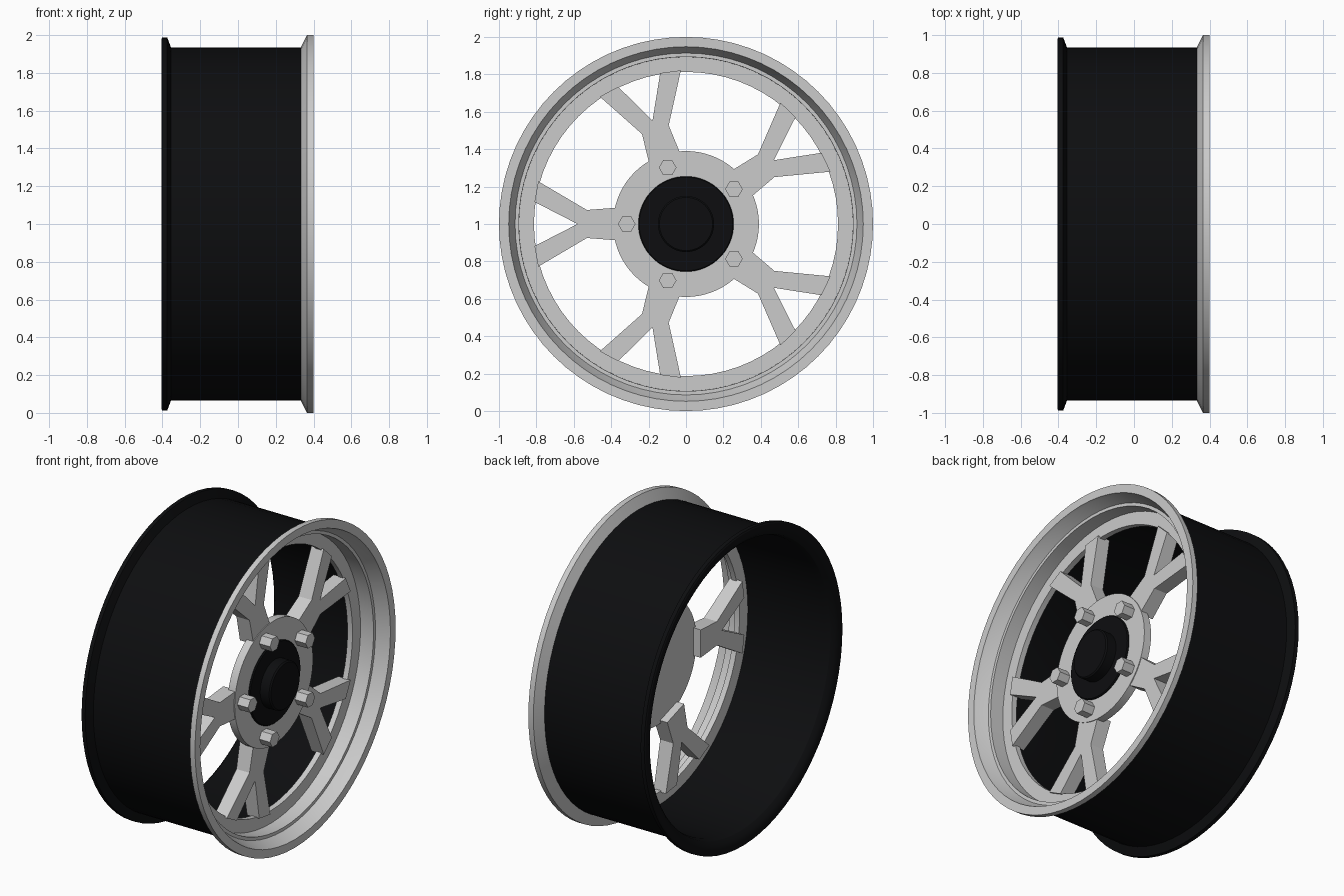
import bpy, bmesh
from math import sin, cos, pi, radians

if "Cube" in bpy.data.objects:
    bpy.data.objects.remove(bpy.data.objects["Cube"])

black = bpy.data.materials.new("black")
black.diffuse_color = (0.004, 0.0043, 0.005, 1)
black.use_nodes = True
black.node_tree.nodes["Principled BSDF"].inputs["Base Color"].default_value = black.diffuse_color


def finish(bm, name, mat=None, smooth=True):
    bmesh.ops.recalc_face_normals(bm, faces=bm.faces)
    me = bpy.data.meshes.new(name)
    bm.to_mesh(me)
    bm.free()
    ob = bpy.data.objects.new(name, me)
    bpy.context.collection.objects.link(ob)
    ob.location.z = 1
    if mat:
        me.materials.append(mat)
    if smooth:
        bpy.ops.object.select_all(action='DESELECT')
        ob.select_set(True)
        bpy.context.view_layer.objects.active = ob
        bpy.ops.object.shade_smooth_by_angle(angle=radians(25))
    return ob


def lathe(name, profile, mat=None, n=72):
    """Revolve a closed (x, radius) profile about the x axis."""
    bm = bmesh.new()
    rings = []
    for i in range(n):
        a = 2 * pi * i / n
        rings.append([bm.verts.new((x, r * cos(a), r * sin(a))) for x, r in profile])
    m = len(profile)
    for i in range(n):
        p, q = rings[i], rings[(i + 1) % n]
        for j in range(m):
            k = (j + 1) % m
            bm.faces.new((p[j], p[k], q[k], q[j]))
    bmesh.ops.remove_doubles(bm, verts=bm.verts, dist=1e-5)
    bmesh.ops.dissolve_degenerate(bm, edges=bm.edges, dist=1e-6)
    return finish(bm, name, mat)


# Barrel with rounded rear flange
lathe("barrel", [(-.405, .98), (-.40, .988), (-.375, .988), (-.355, .935), (.333, .935),
                 (.333, .927), (.215, .927), (.205, .895), (-.34, .895),
                 (-.375, .905), (-.395, .925), (-.405, .95)], black)

# Front lip stepping down to the spoke ring
lathe("front_lip", [(.333, .935), (.365, 1.0), (.40, 1.0), (.40, .948), (.385, .943),
                    (.32, .914), (.32, .894), (.23, .893), (.23, .813),
                    (.195, .813), (.195, .9), (.215, .925), (.32, .925)])

# Hub disc and centre cap
lathe("hub", [(.25, 0), (.25, .39), (.20, .39), (.20, 0)])
lathe("centre_cap", [(.33, 0), (.33, .142), (.322, .15), (.26, .15),
                     (.26, .25), (.254, .255), (.24, .255), (.24, 0)], black)

# Y-spoke plan (radial, tangential): stem half and one arm, mirrored in the loop
plan = [(.36, 0), (.36, .088), (.53, .075), (.58, 0), (.79, .228), (.81, .118)]
quads = [(0, 1, 2, 3), (3, 2, 4, 5)]
for k in range(5):
    a = pi + k * 2 * pi / 5
    c, s = cos(a), sin(a)

    # Forked spoke
    bm = bmesh.new()
    for sign in (1, -1):
        for front in (False, True):
            vs = []
            for u, v in plan:
                t = (u - .36) / .45
                x = .245 if front else .15 + .01 * t
                v *= sign
                vs.append(bm.verts.new((x, u * c - v * s, u * s + v * c)))
            for q in quads:
                bm.faces.new([vs[i] for i in q])
            if front:
                for i, j in ((1, 2), (2, 4), (4, 5), (5, 3), (0, 1)):
                    bm.faces.new((back[i], back[j], vs[j], vs[i]))
            back = vs
    bmesh.ops.remove_doubles(bm, verts=bm.verts, dist=1e-5)
    finish(bm, f"spoke_{k + 1}")

    # Hexagonal lug bolt
    bm = bmesh.new()
    caps = []
    for x in (.23, .325):
        caps.append([bm.verts.new((x, .317 * c + .047 * cos(j * pi / 3),
                                   .317 * s + .047 * sin(j * pi / 3))) for j in range(6)])
        bm.faces.new(caps[-1])
    for j in range(6):
        i = (j + 1) % 6
        bm.faces.new((caps[0][j], caps[0][i], caps[1][i], caps[1][j]))
    finish(bm, f"lug_bolt_{k + 1}", smooth=False)
